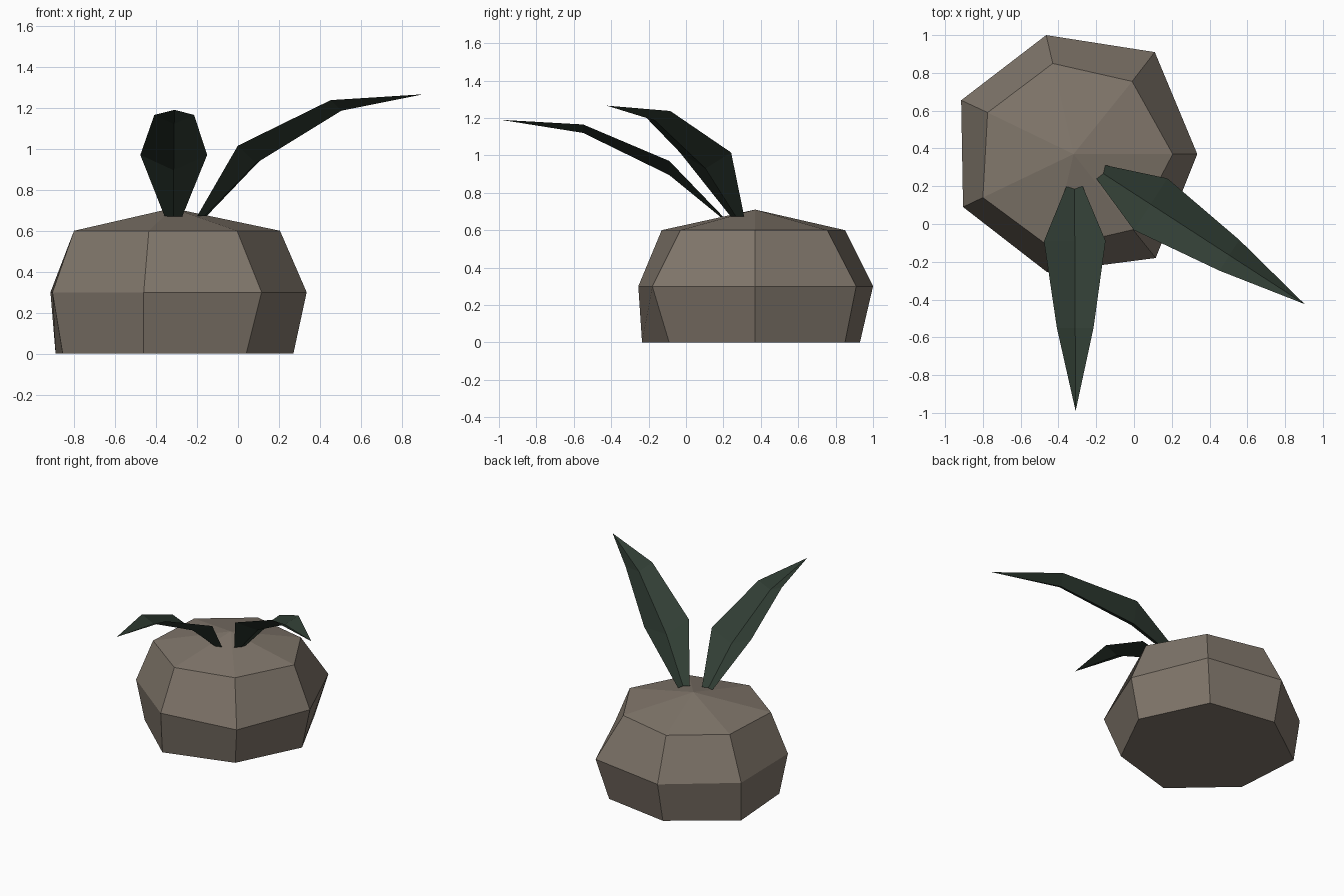
import bpy
from mathutils import Vector

if "Cube" in bpy.data.objects:
    bpy.data.objects.remove(bpy.data.objects["Cube"])


def material(name, rgb):
    m = bpy.data.materials.new(name)
    m.diffuse_color = (*rgb, 1)
    m.use_nodes = True
    m.node_tree.nodes["Principled BSDF"].inputs["Base Color"].default_value = m.diffuse_color
    return m


STONE = material("warm grey brown", (0.215, 0.180, 0.145))
GREEN = material("dark leaf green", (0.030, 0.047, 0.034))


def make(name, verts, faces, mat):
    mesh = bpy.data.meshes.new(name)
    mesh.from_pydata(verts, [], faces)
    mesh.materials.append(mat)
    obj = bpy.data.objects.new(name, mesh)
    bpy.context.collection.objects.link(obj)
    return obj


# Bulb: three uneven seven-sided rings closed by a base and a shallow peak
rings = [
    (0.0, [(0.27, 0.37), (0.04, 0.85), (-0.46, 0.93), (-0.89, 0.62),
           (-0.855, 0.12), (-0.46, -0.235), (0.04, -0.09)]),
    (0.3, [(0.335, 0.37), (0.11, 0.91), (-0.465, 1.0), (-0.915, 0.655),
           (-0.905, 0.09), (-0.46, -0.255), (0.115, -0.18)]),
    (0.6, [(0.205, 0.37), (-0.01, 0.755), (-0.43, 0.85), (-0.775, 0.59),
           (-0.80, 0.14), (-0.435, -0.13), (-0.005, -0.03)]),
]
N = 7
verts = [(x, y, z) for z, ring in rings for x, y in ring] + [(-0.32, 0.37, 0.71)]
faces = [tuple(reversed(range(N)))]
for i in range(N):
    j = (i + 1) % N
    for k in (0, N):
        faces.append((k + i, k + j, k + N + j, k + N + i))
    faces.append((2 * N + i, 2 * N + j, 3 * N))
make("bulb", verts, faces, STONE)

# Leaf stations: distance along, half width, edge height, crease height
STATIONS = [(0.0, 0.043, 0.0, 0.0), (0.29, 0.163, 0.30, 0.225), (0.75, 0.097, 0.495, 0.45)]
TIP = (1.19, 0.52)


def leaf(name, base, direction, reach, rise):
    """Folded blade: left edge, centre crease and right edge meeting at a tip."""
    base = Vector(base)
    d = Vector((*direction, 0)).normalized()
    side = Vector((-d.y, d.x, 0))
    up = Vector((0, 0, 1))
    pts = []
    for n, (dist, half, edge, crease) in enumerate(STATIONS):
        for s in (1, 0, -1):
            along = dist * reach + (0.015 if n == 0 and s == 0 else 0)
            height = (edge if s else crease) * rise
            pts.append(base + d * along + side * half * s + up * height)
    pts.append(base + d * TIP[0] * reach + up * TIP[1] * rise)
    quads = [(r + c + 1, r + c + 4, r + c + 3, r + c) for r in (0, 3) for c in (0, 1)]
    quads = [tuple(reversed(q)) for q in quads]
    make(name, pts, quads + [(6, 7, 9), (7, 8, 9)], GREEN)


leaf("front_leaf", (-0.315, 0.2, 0.67), (0.005, -1), 1.0, 1.0)
leaf("side_leaf", (-0.175, 0.275, 0.673), (1.08, -0.70), 1.08, 1.14)

# Make leaf surfaces face upward
for obj in bpy.data.objects:
    if obj.name.endswith("leaf"):
        for p in obj.data.polygons:
            if p.normal.z < 0:
                p.flip()
        obj.data.update()
